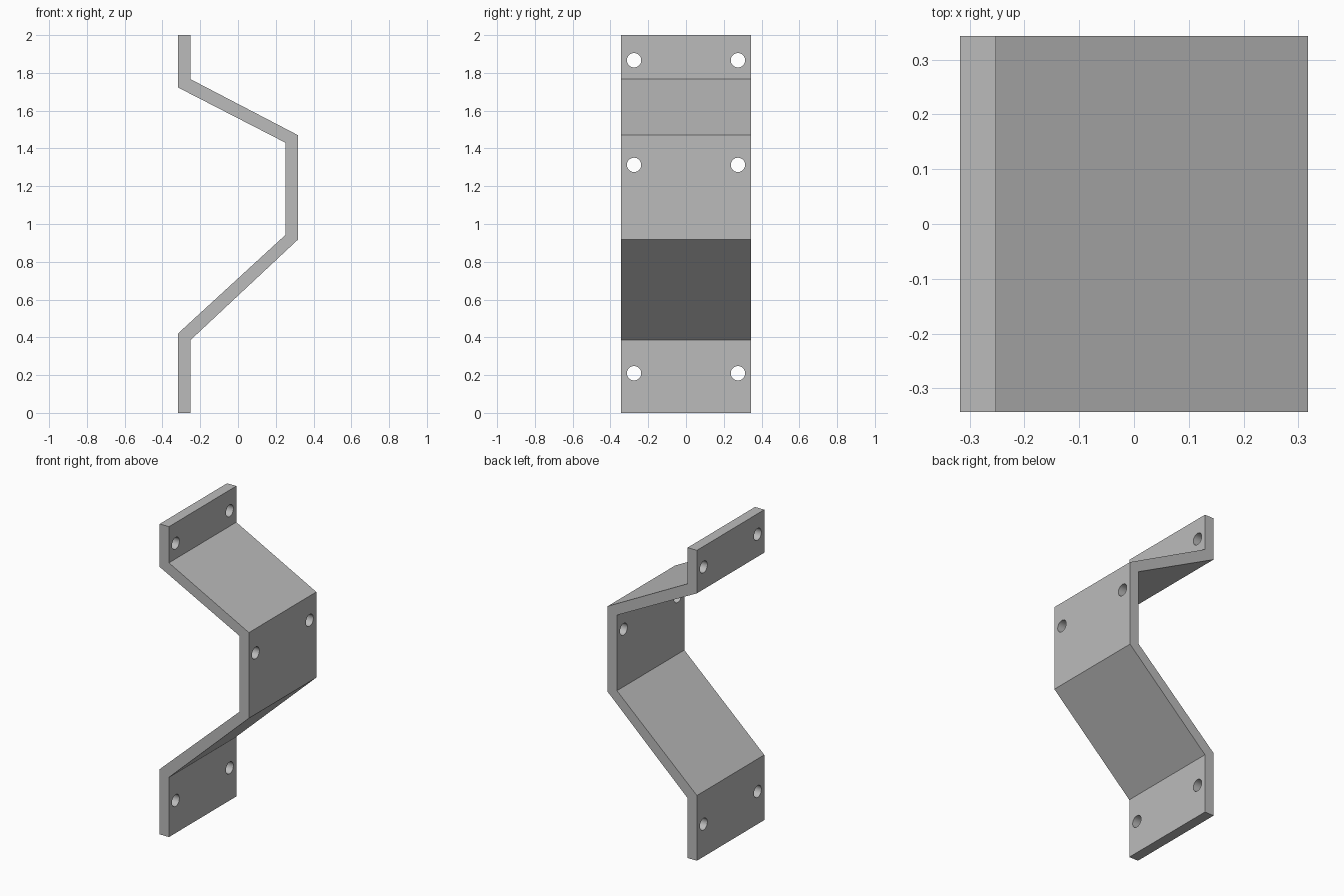
import bpy, bmesh, math
from mathutils import Matrix, Vector

cube = bpy.data.objects.get("Cube")
if cube:
    bpy.data.objects.remove(cube, do_unlink=True)

HALF_X, HALF_Y, WALL = 0.318, 0.343, 0.066
HOLE_Y, HOLE_R = 0.275, 0.038

steel = bpy.data.materials.new("grey steel")
steel.use_nodes = True
colour = (0.5, 0.5, 0.5, 1)
steel.diffuse_color = colour
steel.node_tree.nodes["Principled BSDF"].inputs["Base Color"].default_value = colour


def add_object(name, bm):
    bmesh.ops.recalc_face_normals(bm, faces=bm.faces)
    mesh = bpy.data.meshes.new(name)
    bm.to_mesh(mesh)
    bm.free()
    mesh.materials.append(steel)
    obj = bpy.data.objects.new(name, mesh)
    bpy.context.collection.objects.link(obj)
    return obj


# Bent strip: each bend is (outer x side, z on left skin, z on right skin)
bends = [(-1, 0, 0), (-1, 0.42, 0.385), (1, 0.943, 0.918),
         (1, 1.43, 1.47), (-1, 1.723, 1.767), (-1, 2, 2)]
bm = bmesh.new()
rows = []
for side, z_left, z_right in bends:
    left = -HALF_X if side < 0 else HALF_X - WALL
    rows.append([bm.verts.new((left, -HALF_Y, z_left)),
                 bm.verts.new((left + WALL, -HALF_Y, z_right))])
profile = [r[0] for r in rows] + [r[1] for r in reversed(rows)]
face = bm.faces.new(profile)
extruded = bmesh.ops.extrude_face_region(bm, geom=[face])["geom"]
moved = [v for v in extruded if isinstance(v, bmesh.types.BMVert)]
bmesh.ops.translate(bm, verts=moved, vec=Vector((0, 2 * HALF_Y, 0)))
bracket = add_object("bent_bracket", bm)

# Pairs of bolt holes through the upright plates
plate_x = HALF_X - WALL / 2
bm = bmesh.new()
for x, z in [(-plate_x, 0.21), (plate_x, 1.313), (-plate_x, 1.867)]:
    for y in (-HOLE_Y, HOLE_Y):
        bmesh.ops.create_cone(
            bm, cap_ends=True, segments=32, radius1=HOLE_R, radius2=HOLE_R, depth=0.15,
            matrix=Matrix.Translation((x, y, z)) @ Matrix.Rotation(math.pi / 2, 4, 'Y'))
cutter = add_object("bolt_hole_cutter", bm)
cutter.hide_render = True

cut = bracket.modifiers.new("bolt holes", 'BOOLEAN')
cut.operation = 'DIFFERENCE'
cut.solver = 'EXACT'
cut.object = cutter
bpy.ops.object.select_all(action='DESELECT')
bracket.select_set(True)
bpy.context.view_layer.objects.active = bracket
bpy.ops.object.modifier_apply(modifier=cut.name)
bpy.data.objects.remove(cutter, do_unlink=True)
bpy.ops.object.shade_smooth_by_angle(angle=math.radians(25))
